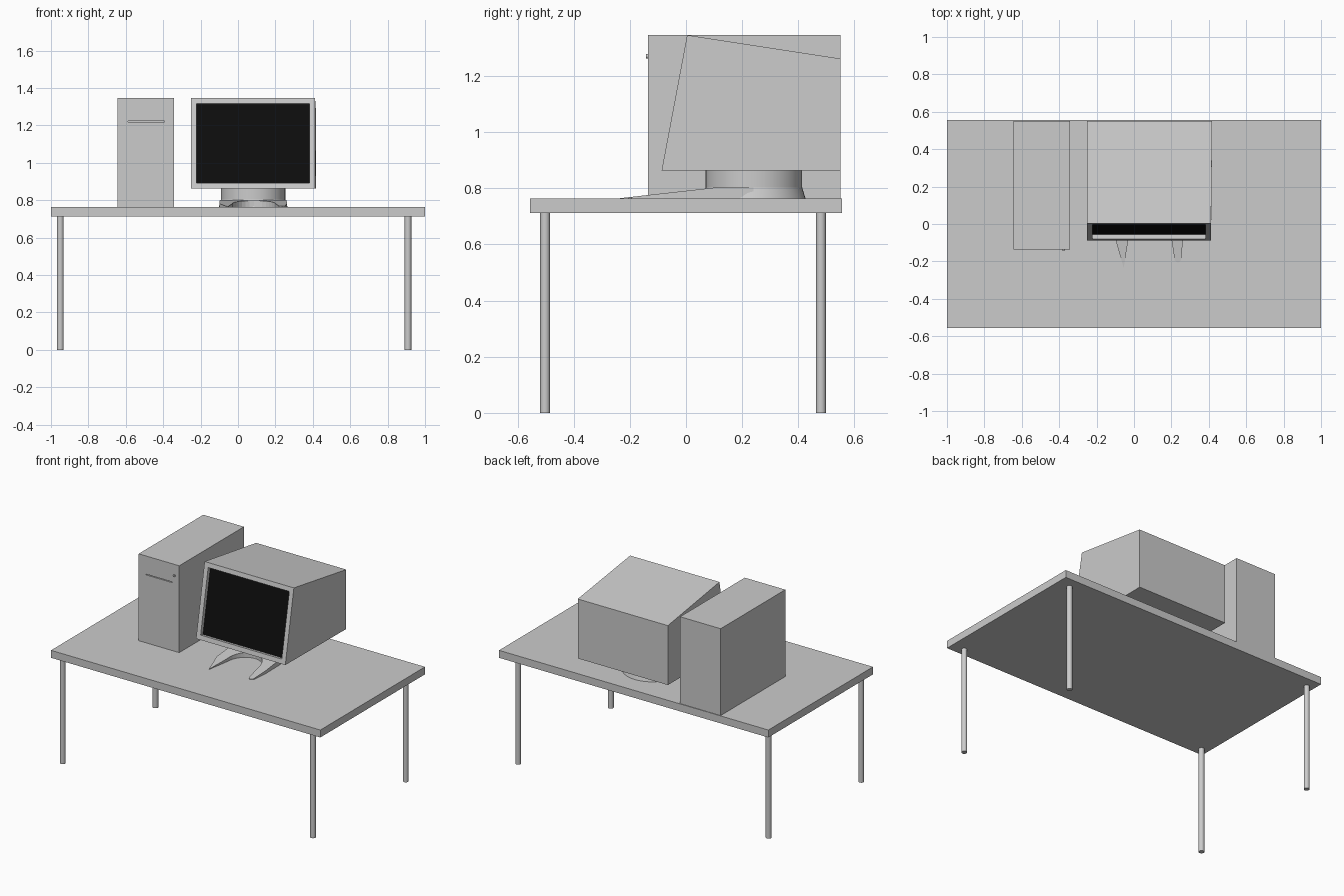
import bpy, bmesh, math
from mathutils import Vector

if "Cube" in bpy.data.objects:
    bpy.data.objects.remove(bpy.data.objects["Cube"])


def finish(name, bm):
    bmesh.ops.recalc_face_normals(bm, faces=bm.faces)
    me = bpy.data.meshes.new(name)
    bm.to_mesh(me)
    bm.free()
    ob = bpy.data.objects.new(name, me)
    bpy.context.collection.objects.link(ob)
    return ob


def box(name, x0, x1, y0, y1, z0, z1):
    bm = bmesh.new()
    bmesh.ops.create_cube(bm, size=1)
    for v in bm.verts:
        v.co = ((x0 + x1) / 2 + v.co.x * (x1 - x0),
                (y0 + y1) / 2 + v.co.y * (y1 - y0),
                (z0 + z1) / 2 + v.co.z * (z1 - z0))
    return finish(name, bm)


def cylinder(name, x, y, z0, z1, r0, r1, sides=32, forward=False):
    ax = 'Y' if forward else 'Z'
    bpy.ops.mesh.primitive_cone_add(vertices=sides, radius1=r0, radius2=r1, depth=z1 - z0,
                                    location=(x, y, (z0 + z1) / 2),
                                    rotation=(math.pi / 2 if ax == 'Y' else 0, 0, 0))
    ob = bpy.context.object
    ob.name = name
    bpy.ops.object.shade_smooth_by_angle(angle=math.radians(35))
    return ob


TOP = 0.763

# Desk
box("desk_top", -1, 1, -0.555, 0.555, 0.713, TOP)
for side, x in (("left", -0.95), ("right", 0.909)):
    for end, y in (("front", -0.502), ("back", 0.481)):
        cylinder(f"{end}_{side}_leg", x, y, 0, 0.715, 0.0175, 0.0175)

# Computer tower with disc slot and power button
tower = box("tower", -0.643, -0.342, -0.135, 0.551, TOP, 1.346)
cutter = box("slot_cutter", -0.588, -0.392, -0.15, -0.125, 1.219, 1.224)
cutter.hide_render = True
cutter.hide_viewport = True
cutter.display_type = 'WIRE'
cut = tower.modifiers.new("slot", 'BOOLEAN')
cut.operation = 'DIFFERENCE'
cut.solver = 'EXACT'
cut.object = cutter
button = cylinder("power_button", -0.377, -0.138, 1.266, 1.276, 0.008, 0.008, 24, True)

# Monitor casing: side profile extruded across, front inset and recessed
profile = [(-0.087, 0.863), (0.004, 1.346), (0.551, 1.262), (0.551, 0.863)]
bm = bmesh.new()
face = bm.faces.new([bm.verts.new((-0.251, y, z)) for y, z in profile])
ext = bmesh.ops.extrude_face_region(bm, geom=[face])
for v in ext["geom"]:
    if isinstance(v, bmesh.types.BMVert):
        v.co.x = 0.418 if v.co.y > 0.1 else 0.412
bmesh.ops.recalc_face_normals(bm, faces=bm.faces)
front = min(bm.faces, key=lambda f: f.normal.y)
bmesh.ops.inset_region(bm, faces=[front], thickness=0.043)
into = -front.normal * 0.025
hole = bmesh.ops.extrude_face_region(bm, geom=[front])
for v in hole["geom"]:
    if isinstance(v, bmesh.types.BMVert):
        v.co += into
glass = [f for f in hole["geom"] if isinstance(f, bmesh.types.BMFace)][0]
corners = [v.co.copy() for v in glass.verts]
dead = [glass] + ([front] if front.is_valid and front is not glass else [])
bmesh.ops.delete(bm, geom=dead, context='FACES_ONLY')
finish("monitor_case", bm)

# Black screen at the back of the recess
bm = bmesh.new()
f = bm.faces.new([bm.verts.new(c) for c in corners])
f.normal_update()
if f.normal.y > 0:
    f.normal_flip()
me = bpy.data.meshes.new("screen")
bm.to_mesh(me)
bm.free()
screen = bpy.data.objects.new("screen", me)
bpy.context.collection.objects.link(screen)
black = bpy.data.materials.new("black_glass")
black.diffuse_color = (0.004, 0.004, 0.004, 1)
black.use_nodes = True
black.node_tree.nodes["Principled BSDF"].inputs["Base Color"].default_value = black.diffuse_color
me.materials.append(black)

# Monitor stand: neck and flared base
cylinder("stand_neck", 0.081, 0.242, 0.80, 0.864, 0.172, 0.172, 48)
cylinder("stand_base", 0.081, 0.242, TOP, 0.803, 0.184, 0.172, 48)

# Two forward feet joined by a curved notch, sloping down to the desk
arc = [(0.085 - 0.115 * math.cos(math.pi * i / 16), -0.08 + 0.14 * math.sin(math.pi * i / 16))
       for i in range(17)]
outline = ([(-0.095, 0.24), (-0.1, -0.08), (-0.055, -0.235)] + arc +
           [(0.218, -0.195), (0.235, -0.207), (0.252, -0.195), (0.262, -0.08), (0.257, 0.24)])
bm = bmesh.new()
base = bm.faces.new([bm.verts.new((x, y, TOP)) for x, y in outline])
ext = bmesh.ops.extrude_face_region(bm, geom=[base])
for v in ext["geom"]:
    if isinstance(v, bmesh.types.BMVert):
        v.co.z = 0.803
bmesh.ops.bisect_plane(bm, geom=bm.verts[:] + bm.edges[:] + bm.faces[:],
                       plane_co=Vector((0, 0.1, 0)), plane_no=Vector((0, 1, 0)))
for v in bm.verts:
    if v.co.z > 0.79:
        v.co.z = TOP + 0.002 + 0.0375 * min(1, (v.co.y + 0.235) / 0.335)
finish("stand_feet", bm)
